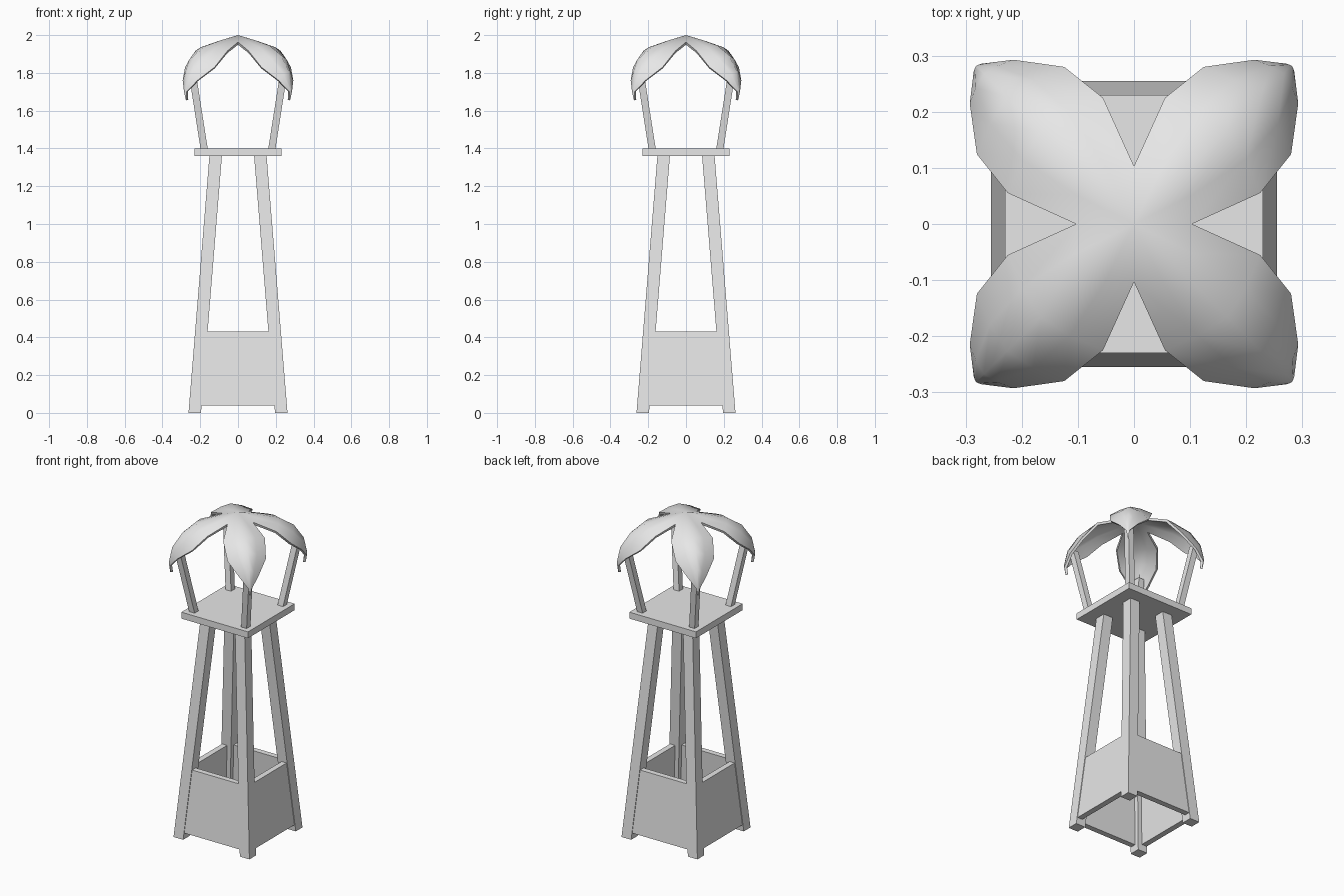
import bpy
import bmesh
import math
from mathutils import Vector, Matrix

cube = bpy.data.objects.get("Cube")
if cube:
    bpy.data.objects.remove(cube, do_unlink=True)

grey = bpy.data.materials.new("plain_grey")
grey.use_nodes = True
GREY = (0.8, 0.8, 0.8, 1)
grey.diffuse_color = GREY
grey.node_tree.nodes["Principled BSDF"].inputs["Base Color"].default_value = GREY


def add_object(name, bm):
    mesh = bpy.data.meshes.new(name)
    bm.to_mesh(mesh)
    bm.free()
    mesh.materials.append(grey)
    obj = bpy.data.objects.new(name, mesh)
    bpy.context.collection.objects.link(obj)
    return obj


def slanted_box(name, low, z0, high, z1, turn=0):
    """Box between two rectangles (x0, x1, y0, y1), turned about z."""
    bm = bmesh.new()
    bmesh.ops.create_cube(bm, size=1)
    for v in bm.verts:
        x0, x1, y0, y1 = high if v.co.z > 0 else low
        v.co = (x1 if v.co.x > 0 else x0, y1 if v.co.y > 0 else y0,
                z1 if v.co.z > 0 else z0)
    bm.transform(Matrix.Rotation(turn, 4, "Z"))
    return add_object(name, bm)


def corner(centre, width):
    a, b = centre - width / 2, centre + width / 2
    return (a, b, a, b)


# Legs, side panels and roof posts, once per quarter turn
sides = ("front", "left", "back", "right")
corners = ("back_left", "back_right", "front_right", "front_left")
for i in range(4):
    turn = i * math.pi / 2
    slanted_box(corners[i] + "_leg", corner(0.229, 0.066), 0,
                corner(0.1175, 0.066), 1.37, turn)
    slanted_box(corners[i] + "_roof_post", corner(0.178, 0.038), 1.39,
                corner(0.242, 0.038), 1.80, turn)
    slanted_box(sides[i] + "_panel", (-0.2, 0.2, -0.255, -0.22), 0.04,
                (-0.17, 0.17, -0.223, -0.188), 0.43, turn)

# Platform
slanted_box("platform", (-0.23, 0.23, -0.23, 0.23), 1.36,
            (-0.23, 0.23, -0.23, 0.23), 1.40)

# Leaf canopy: edge distance, half width, edge height, ridge distance, ridge height
stations = [
    (0, 0, 2.0, 0, 2.0),
    (0.073, 0.073, 1.963, 0.13, 1.972),
    (0.198, 0.12, 1.917, 0.235, 1.945),
    (0.286, 0.11, 1.83, 0.32, 1.895),
    (0.359, 0.055, 1.76, 0.378, 1.81),
    (0.394, 0.01, 1.70, 0.398, 1.715),
    (0.388, 0.002, 1.655, 0.389, 1.655),
]
bm = bmesh.new()
for i in range(4):
    turn = Matrix.Rotation(math.pi / 4 + i * math.pi / 2, 3, "Z")
    rows = []
    for edge_d, half, edge_z, ridge_d, ridge_z in stations:
        row = []
        for s in (-1, -0.5, 0, 0.5, 1):
            t = abs(s) ** 1.5
            p = Vector((ridge_d + (edge_d - ridge_d) * t, half * s,
                        ridge_z + (edge_z - ridge_z) * t))
            row.append(bm.verts.new(turn @ p))
        rows.append(row)
    for a, b in zip(rows, rows[1:]):
        for j in range(4):
            bm.faces.new((a[j], b[j], b[j + 1], a[j + 1]))
bmesh.ops.remove_doubles(bm, verts=bm.verts, dist=0.0005)
canopy = add_object("leaf_canopy", bm)
shell = canopy.modifiers.new("thickness", "SOLIDIFY")
shell.thickness = 0.015
shell.offset = -1
bpy.ops.object.select_all(action="DESELECT")
canopy.select_set(True)
bpy.context.view_layer.objects.active = canopy
bpy.ops.object.modifier_apply(modifier=shell.name)
bpy.ops.object.shade_smooth_by_angle(angle=math.radians(50))
